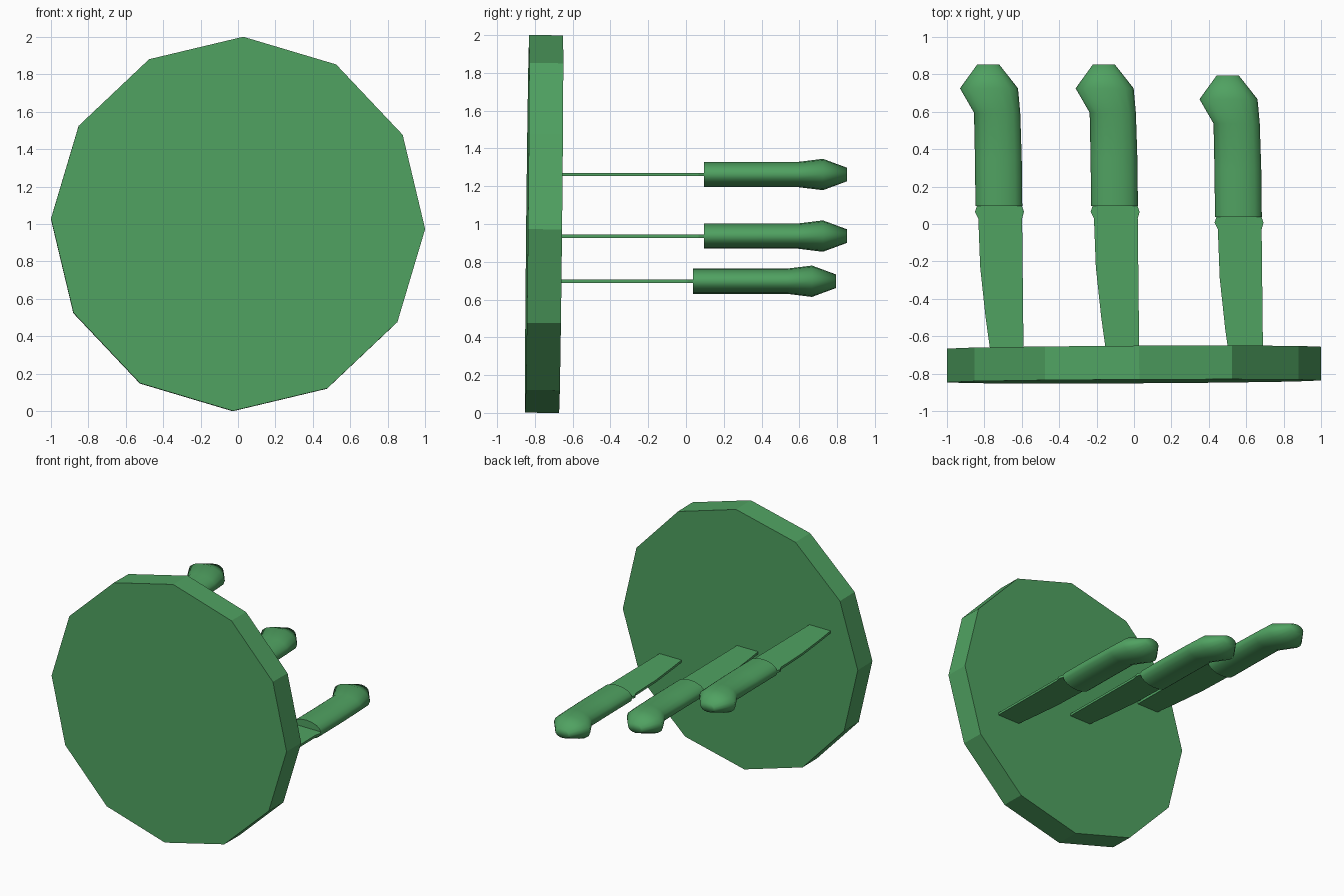
import bpy, bmesh, math
from mathutils import Matrix

if "Cube" in bpy.data.objects:
    bpy.data.objects.remove(bpy.data.objects["Cube"])

mat = bpy.data.materials.new("green")
mat.diffuse_color = (0.08, 0.36, 0.12, 1)
mat.use_nodes = True
mat.node_tree.nodes["Principled BSDF"].inputs["Base Color"].default_value = mat.diffuse_color


def add_object(name, bm, smooth_angle=None):
    bmesh.ops.recalc_face_normals(bm, faces=bm.faces)
    mesh = bpy.data.meshes.new(name)
    bm.to_mesh(mesh)
    bm.free()
    if smooth_angle:
        mesh.shade_smooth()
        mesh.set_sharp_from_angle(angle=math.radians(smooth_angle))
    mesh.materials.append(mat)
    obj = bpy.data.objects.new(name, mesh)
    bpy.context.collection.objects.link(obj)
    return obj


# Twelve-sided target board, leaning very slightly
bm = bmesh.new()
bmesh.ops.create_cone(bm, cap_ends=True, segments=12, radius1=1, radius2=1, depth=0.18)
lean = (Matrix.Translation((0, -0.751, 1.0))
        @ Matrix.Rotation(math.radians(0.3), 4, 'Z')
        @ Matrix.Rotation(math.radians(-0.6), 4, 'X')
        @ Matrix.Rotation(math.radians(1.6), 4, 'Y')
        @ Matrix.Rotation(math.radians(90), 4, 'X'))
bmesh.ops.transform(bm, matrix=lean, verts=bm.verts)
add_object("target_board", bm)

# Handle sections: y, left x, right x, half height
HANDLE = [(0.095, -0.847, -0.597, 0.067), (0.35, -0.85, -0.60, 0.067),
          (0.595, -0.855, -0.608, 0.067), (0.725, -0.93, -0.62, 0.083),
          (0.852, -0.838, -0.72, 0.036)]
# Blade outline seen from above, tip buried in the board
BLADE = [(-0.765, -0.70), (-0.59, -0.70), (-0.598, 0.03), (-0.588, 0.065),
         (-0.60, 0.10), (-0.838, 0.10), (-0.85, 0.065), (-0.832, 0.03),
         (-0.822, -0.23), (-0.793, -0.50)]
SEGMENTS = 16


def make_handle(name):
    bm = bmesh.new()
    rings = []
    for y, x0, x1, h in HANDLE:
        cx, rx = (x0 + x1) / 2, (x1 - x0) / 2
        angles = [math.tau * i / SEGMENTS for i in range(SEGMENTS)]
        rings.append([bm.verts.new((cx + rx * math.cos(a), y, h * math.sin(a))) for a in angles])
    for r0, r1 in zip(rings, rings[1:]):
        for i in range(SEGMENTS):
            j = (i + 1) % SEGMENTS
            bm.faces.new((r0[i], r0[j], r1[j], r1[i]))
    bm.faces.new(rings[0])
    bm.faces.new(rings[-1])
    return add_object(name, bm, 75)


def make_blade(name):
    bm = bmesh.new()
    face = bm.faces.new([bm.verts.new((x, y, -0.009)) for x, y in BLADE])
    ext = bmesh.ops.extrude_face_region(bm, geom=[face])["geom"]
    bmesh.ops.translate(bm, vec=(0, 0, 0.018),
                        verts=[g for g in ext if isinstance(g, bmesh.types.BMVert)])
    return add_object(name, bm)


# Three thrown knives
for i, pos in enumerate([(0, 0, 1.262), (0.618, 0, 0.936), (1.28, -0.058, 0.697)], 1):
    for part in (make_handle(f"knife_handle_{i}"), make_blade(f"knife_blade_{i}")):
        part.location = pos
